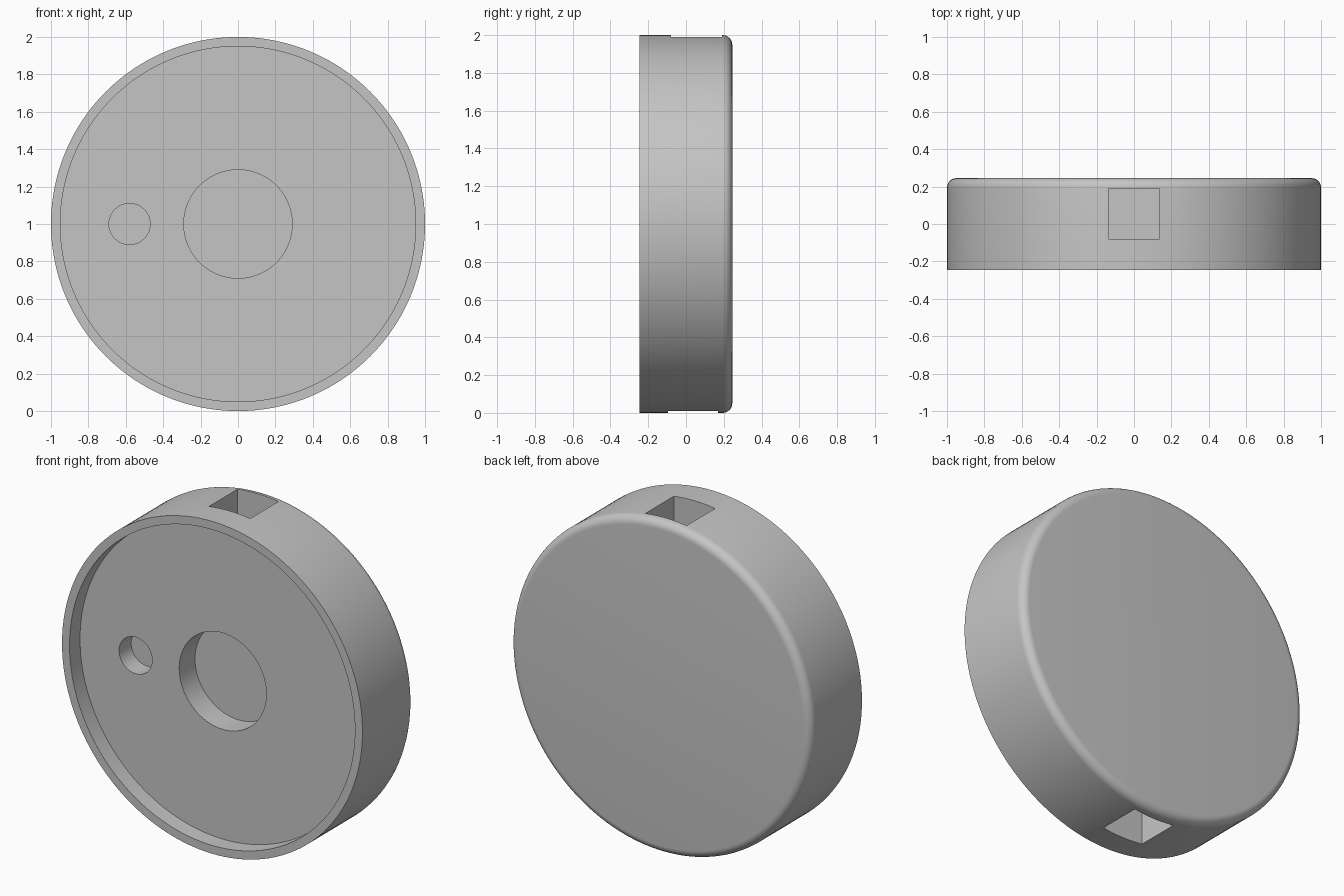
import bpy, bmesh, math
from mathutils import Matrix, Vector

cube = bpy.data.objects.get("Cube")
if cube:
    bpy.data.objects.remove(cube, do_unlink=True)

grey = bpy.data.materials.new("plain_grey")
grey.use_nodes = True
grey.diffuse_color = (0.56, 0.56, 0.56, 1)
grey.node_tree.nodes["Principled BSDF"].inputs["Base Color"].default_value = grey.diffuse_color

FRONT, BACK, CENTRE = -0.245, 0.245, 1.0
RECESS, FILLET, SEGMENTS = 0.10, 0.05, 160
FLOOR = FRONT + RECESS


def add_object(name, bm):
    bmesh.ops.recalc_face_normals(bm, faces=bm.faces)
    mesh = bpy.data.meshes.new(name)
    bm.to_mesh(mesh)
    bm.free()
    obj = bpy.data.objects.new(name, mesh)
    bpy.context.collection.objects.link(obj)
    mesh.materials.append(grey)
    return obj


def lathe(name, profile):
    """Turn a (radius, y) profile about the disc axis, closing both ends."""
    bm = bmesh.new()
    rings = []
    for r, y in profile:
        angles = [2 * math.pi * i / SEGMENTS for i in range(SEGMENTS)]
        rings.append([bm.verts.new((r * math.cos(a), y, CENTRE + r * math.sin(a)))
                      for a in angles])
    for a, b in zip(rings, rings[1:]):
        for i in range(SEGMENTS):
            j = (i + 1) % SEGMENTS
            bm.faces.new((a[i], a[j], b[j], b[i]))
    bm.faces.new(rings[0])
    bm.faces.new(rings[-1])
    return add_object(name, bm)


def hole_cutter(name, x, radius, depth):
    bm = bmesh.new()
    start, end = FLOOR - 0.05, FLOOR + depth
    place = (Matrix.Translation((x, (start + end) / 2, CENTRE))
             @ Matrix.Rotation(math.pi / 2, 4, "X"))
    bmesh.ops.create_cone(bm, cap_ends=True, segments=80, radius1=radius,
                          radius2=radius, depth=end - start, matrix=place)
    return add_object(name, bm)


def box_cutter(name, low, high):
    bm = bmesh.new()
    low, high = Vector(low), Vector(high)
    bmesh.ops.create_cube(bm, size=1, matrix=Matrix.Translation((low + high) / 2)
                          @ Matrix.Diagonal((*(high - low), 1)))
    return add_object(name, bm)


# Disc body: front recess, narrow rim, rounded back edge
fillet = [(1 - FILLET + FILLET * math.cos(t), BACK - FILLET + FILLET * math.sin(t))
          for t in (math.pi / 2 * i / 8 for i in range(9))]
body = lathe("disc_body", [(0.95, FLOOR), (0.95, FRONT), (1.0, FRONT)] + fillet)

# Blind round holes in the front, square pockets in the rim
cutters = [
    hole_cutter("centre_hole_cutter", 0, 0.29, 0.15),
    hole_cutter("side_hole_cutter", -0.58, 0.11, 0.115),
    box_cutter("top_pocket_cutter", (-0.137, -0.08, 1.73), (0.137, 0.19, 2.1)),
    box_cutter("bottom_pocket_cutter", (-0.137, -0.095, -0.1), (0.137, 0.17, 0.27)),
]
bpy.ops.object.select_all(action="DESELECT")
body.select_set(True)
bpy.context.view_layer.objects.active = body
for cutter in cutters:
    cut = body.modifiers.new(cutter.name, "BOOLEAN")
    cut.operation = "DIFFERENCE"
    cut.solver = "EXACT"
    cut.object = cutter
    bpy.ops.object.modifier_apply(modifier=cut.name)
    bpy.data.objects.remove(cutter, do_unlink=True)

bpy.ops.object.shade_smooth_by_angle(angle=math.radians(30))
